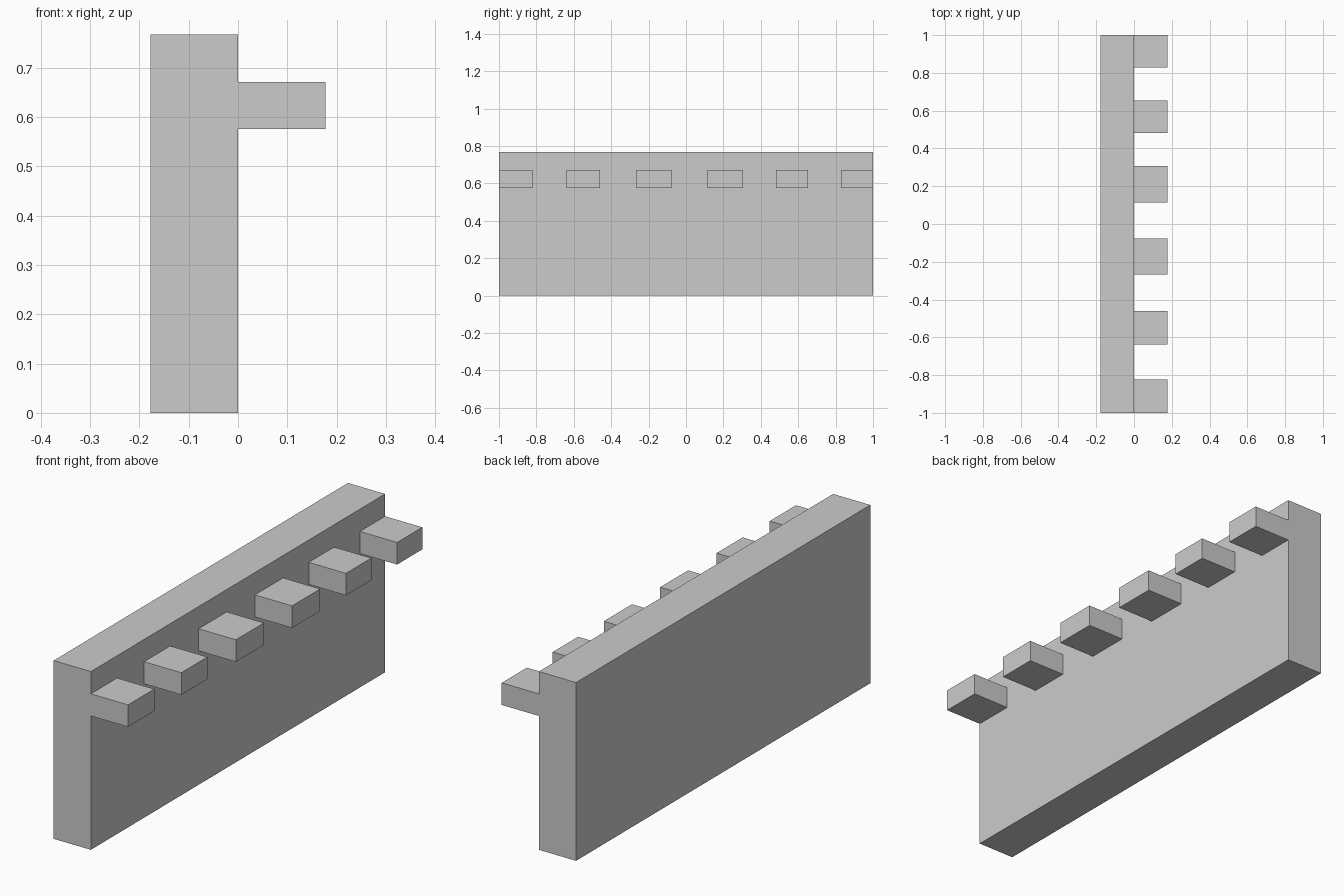
import bpy

if "Cube" in bpy.data.objects:
    bpy.data.objects.remove(bpy.data.objects["Cube"])


def box(name, x, y, z):
    """Add a box spanning the given (min, max) ranges."""
    spans = (x, y, z)
    bpy.ops.mesh.primitive_cube_add(size=1, location=[(a + b) / 2 for a, b in spans])
    ob = bpy.context.object
    ob.name = name
    ob.scale = [b - a for a, b in spans]
    bpy.ops.object.transform_apply(location=False, rotation=False, scale=True)
    return ob


# Upright wall slab
box("wall", (-0.177, 0.0), (-1.0, 1.0), (0.0, 0.767))

# Row of slightly uneven blocks projecting from the wall face
block_spans = [(-1.0, -0.822), (-0.638, -0.461), (-0.267, -0.077),
               (0.115, 0.306), (0.481, 0.653), (0.829, 1.0)]
for i, span in enumerate(block_spans, 1):
    box(f"projecting_block_{i}", (0.0, 0.177), span, (0.576, 0.671))
